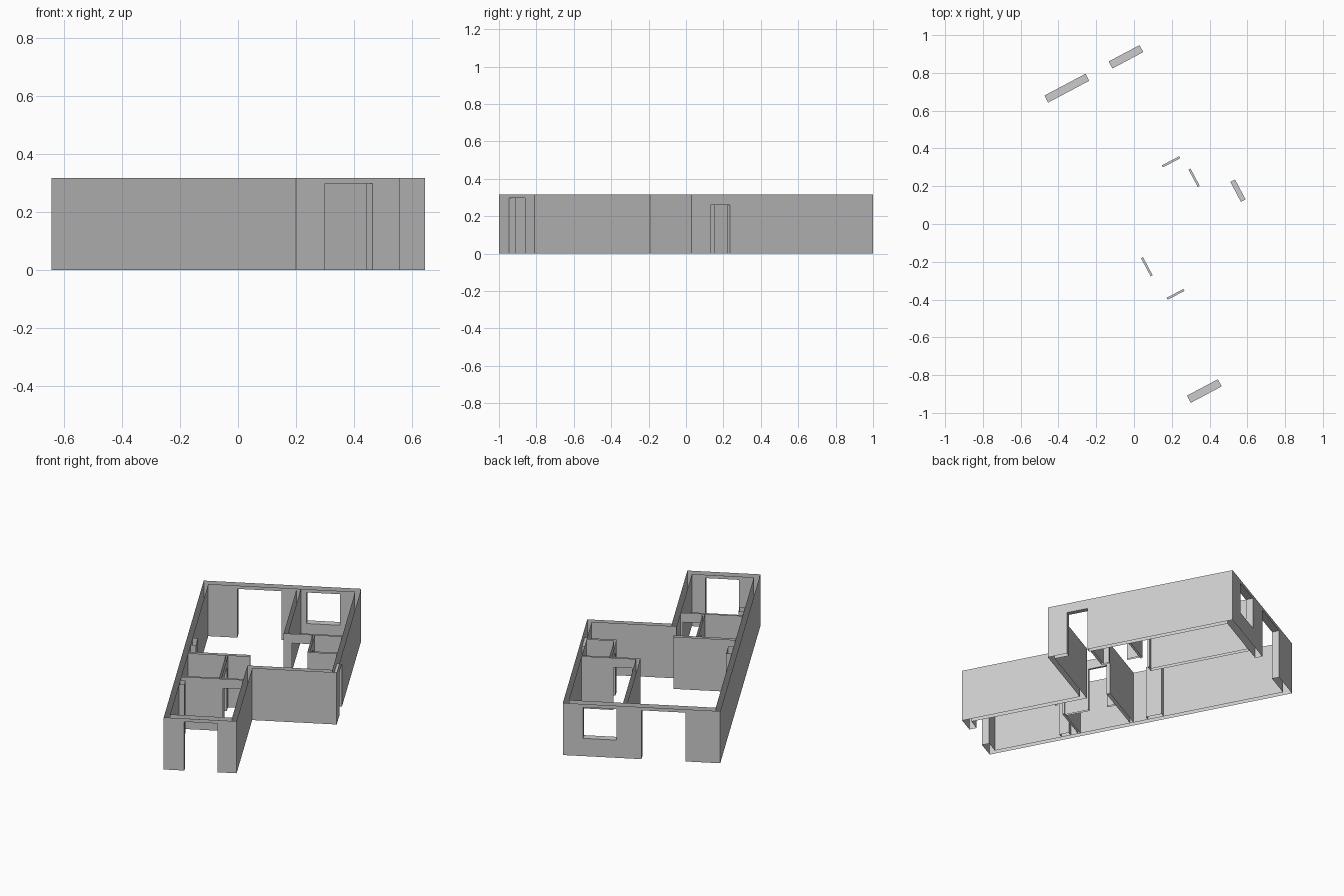
import bpy, bmesh, math
from mathutils import Vector, Matrix

cube = bpy.data.objects.get("Cube")
if cube:
    bpy.data.objects.remove(cube, do_unlink=True)

H = 0.317            # wall height
EXT, INT = 0.297, 0.26   # head heights of tall and low openings

# The plan is laid out along its own axes, then turned and moved into place
PLACE = Matrix.Translation((0.2, -1.0, 0)) @ Matrix.Rotation(math.radians(27.95), 4, 'Z')

plaster = bpy.data.materials.new("plaster_grey")
plaster.use_nodes = True
GREY = (0.6, 0.6, 0.6, 1)
plaster.diffuse_color = GREY
plaster.node_tree.nodes["Principled BSDF"].inputs["Base Color"].default_value = GREY


def wall(name, axis, near, far, near_span, far_span=None, openings=(), ends=(False, False)):
    """Hollow wall, open above and below. It runs along axis 'u' or 'v';
    near and far place its two skins; openings are (start, end, sill, head)."""
    far_span = far_span or near_span
    bm = bmesh.new()

    def point(s, c, z):
        return Vector((s, c, z) if axis == 'u' else (c, s, z))

    def quad(corners, facing):
        face = bm.faces.new([bm.verts.new(point(*c)) for c in corners])
        face.normal_update()
        if face.normal.dot(point(*facing)) < 0:
            face.normal_flip()

    def skin(c, s0, s1, z0, z1, side):
        if s1 - s0 > 1e-5 and z1 - z0 > 1e-5:
            quad([(s0, c, z0), (s1, c, z0), (s1, c, z1), (s0, c, z1)], (0, side, 0))

    def cross(s, z0, z1, side):
        quad([(s, near, z0), (s, far, z0), (s, far, z1), (s, near, z1)], (side, 0, 0))

    # Two skins with the openings left out
    for c, (s0, s1), side in ((near, near_span, -1), (far, far_span, 1)):
        start = s0
        for a, b, sill, head in openings:
            skin(c, start, a, 0, H, side)
            skin(c, a, b, 0, sill, side)
            skin(c, a, b, head, H, side)
            start = b
        skin(c, start, s1, 0, H, side)

    # Jambs, heads and sills
    for a, b, sill, head in openings:
        cross(a, sill, head, 1)
        cross(b, sill, head, -1)
        for z, up in ((head, -1), (sill, 1)):
            if z > 0:
                quad([(a, near, z), (b, near, z), (b, far, z), (a, far, z)], (0, 0, up))

    # Closed free ends
    if ends[0]:
        cross(near_span[0], 0, H, -1)
    if ends[1]:
        cross(near_span[1], 0, H, 1)

    bmesh.ops.remove_doubles(bm, verts=bm.verts, dist=1e-5)
    bm.transform(PLACE)
    mesh = bpy.data.meshes.new(name)
    bm.to_mesh(mesh)
    bm.free()
    mesh.materials.append(plaster)
    bpy.context.collection.objects.link(bpy.data.objects.new(name, mesh))


# Outer L-shaped shell, mitred at the corners
wall("front_wall", 'u', 0, 0.043, (0, 0.405), (0.03, 0.375),
     [(0.114, 0.299, 0, EXT)])
wall("long_side_wall", 'v', 0, 0.03, (0, 1.8), (0.043, 1.758))
wall("back_wall", 'u', 1.758, 1.8, (0.03, 0.847), (0, 0.875),
     [(0.192, 0.438, 0, EXT), (0.577, 0.762, 0.108, EXT)])
wall("entrance_side_wall", 'v', 0.847, 0.875, (0.73, 1.758), (0.70, 1.8),
     [(0.815, 0.935, 0, INT)])
wall("step_wall", 'u', 0.70, 0.73, (0.405, 0.875), (0.375, 0.847))
wall("wing_side_wall", 'v', 0.375, 0.405, (0.043, 0.73), (0, 0.70))

# Partitions of the front room and hall
wall("front_room_partition", 'u', 0.539, 0.551, (0.03, 0.375),
     openings=[(0.262, 0.362, 0, INT)])
wall("hall_partition", 'v', 0.240, 0.252, (0.551, 0.848),
     openings=[(0.69, 0.80, 0, INT)])
wall("living_room_partition", 'u', 0.848, 0.868, (0.03, 0.376), ends=(False, True))

# Partitions of the back room and small room
wall("back_room_side_partition", 'v', 0.522, 0.545, (1.170, 1.758), (1.182, 1.758))
wall("back_room_partition", 'u', 1.170, 1.182, (0.522, 0.847), (0.545, 0.847),
     [(0.568, 0.671, 0, INT)])
wall("small_room_side_partition", 'v', 0.682, 0.694, (0.943, 1.170), (0.957, 1.170),
     [(0.992, 1.097, 0, INT)])
wall("small_room_partition", 'u', 0.943, 0.957, (0.682, 0.847), (0.694, 0.847))

# Shallow piers on the long side wall
for name, start, end in (("front_pier", 0.44, 0.495), ("rear_pier", 0.955, 1.048)):
    wall(name, 'v', 0.03, 0.06, (start, end), ends=(True, True))
